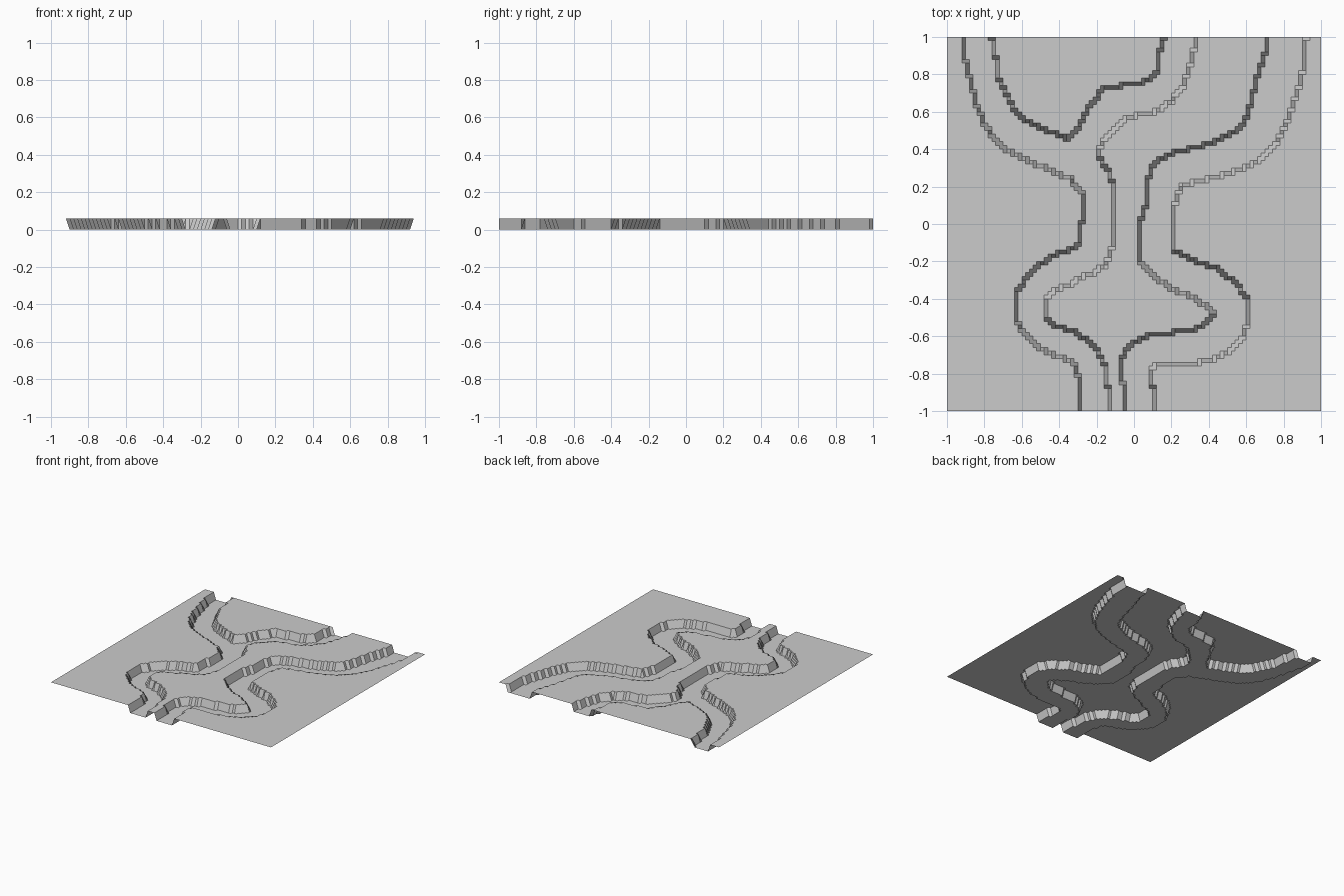
import bpy
import bmesh

CELLS = 100     # grid cells along each side
DEPTH = 0.06    # height of the banks above the river bed

# Bank lines as (x, y) points in hundredths, running from back to front
west_bank = [(-91, 100), (-90, 88), (-85, 66), (-80, 53), (-72, 42), (-61, 36),
             (-48, 30), (-34, 24), (-28, 16), (-27, 6), (-28.5, -2), (-28.5, -11),
             (-45, -18), (-56, -26), (-62, -35), (-63, -50), (-59, -59),
             (-50, -67), (-40, -71), (-32, -75), (-30, -81), (-30, -100)]
island_west = [(-76, 100), (-74, 88), (-72, 76), (-67, 66), (-62, 58),
               (-53, 53), (-35, 45)]
island_east = [(16, 100), (14, 93), (12, 81), (9, 77), (0, 75), (-15, 73),
               (-19, 69), (-25, 61), (-30, 51), (-35, 45)]
ridge_west = [(33, 100), (32, 93), (29, 81), (25, 71), (19, 65), (11, 60),
              (-5, 57), (-17, 44), (-20, 37), (-15, 30), (-11, 22), (-10, 15),
              (-12, -14), (-16, -23), (-42, -36), (-48, -41), (-48, -49),
              (-44, -54), (-32, -58), (-23, -63), (-15, -76), (-15, -86),
              (-13, -89), (-13, -100)]
ridge_east = [(71, 100), (70, 92), (66, 80), (61, 58), (56, 51), (46, 45),
              (35, 41), (20, 38), (11, 32), (7, 24), (6, 10), (3, 0), (3, -20),
              (9, -27), (19, -34), (33, -40), (43, -47), (38, -54), (30, -57),
              (6, -60), (-2, -64), (-8, -75), (-6, -86), (-5, -92), (-5, -100)]
east_bank = [(92, 100), (90, 82), (86, 66), (81, 53), (75, 42), (65, 33),
             (54, 28), (35, 23), (25, 20), (22, 10), (20, 0), (20, -13),
             (30, -19), (43, -23), (54, -31), (60, -40), (61, -52), (57, -63),
             (46, -71), (35, -74), (10, -76), (10, -86), (11, -89), (11, -100)]


def bank_x(bank, y):
    """Where a bank line crosses the given y."""
    y *= 100
    for (x0, y0), (x1, y1) in zip(bank, bank[1:]):
        if y1 <= y <= y0 and y0 > y1:
            return (x0 + (x1 - x0) * (y0 - y) / (y0 - y1)) / 100
    return bank[0][0] / 100 if y > bank[0][1] else bank[-1][0] / 100


def between(left, right, x, y):
    return bank_x(left, y) < x < bank_x(right, y)


def in_river(x, y):
    on_island = (y * 100 > island_west[-1][1]
                 and between(island_west, island_east, x, y))
    west_river = between(west_bank, ridge_west, x, y) and not on_island
    east_river = between(ridge_east, east_bank, x, y)
    return west_river or east_river


cube = bpy.data.objects.get("Cube")
if cube:
    bpy.data.objects.remove(cube, do_unlink=True)

# Single stone colour
stone = bpy.data.materials.new("pale_grey_stone")
stone.use_nodes = True
colour = (0.6, 0.6, 0.6, 1.0)
stone.diffuse_color = colour
stone.node_tree.nodes["Principled BSDF"].inputs["Base Color"].default_value = colour

# Open terrain sheet: raised banks with the river beds stepped down
bm = bmesh.new()
bmesh.ops.create_grid(bm, x_segments=CELLS, y_segments=CELLS, size=1.0)
for vert in bm.verts:
    vert.co.z = 0.0 if in_river(vert.co.x, vert.co.y) else DEPTH
mesh = bpy.data.meshes.new("river_terrain")
bm.to_mesh(mesh)
bm.free()
mesh.materials.append(stone)
terrain = bpy.data.objects.new("river_terrain", mesh)
bpy.context.collection.objects.link(terrain)
